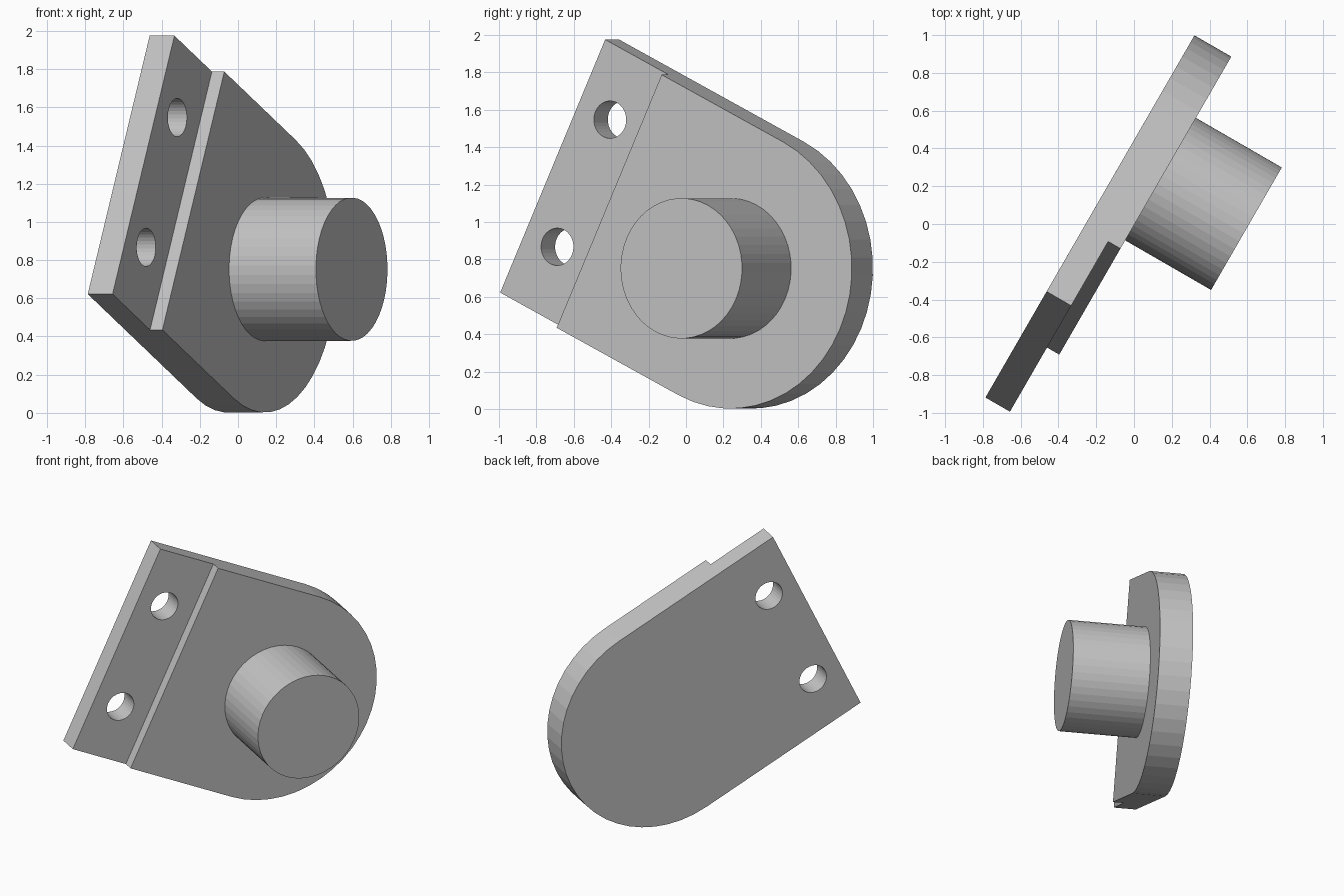
import bpy, bmesh
from math import pi, cos, sin, radians
from mathutils import Matrix, Vector

cube = bpy.data.objects.get("Cube")
if cube:
    bpy.data.objects.remove(cube, do_unlink=True)

R, LENGTH = 0.75, 1.265          # rounded end radius, centre to straight end
THICK, THIN = 0.225, 0.15        # plate and rebated flange thickness
STEP, HOLE_X, HOLE_Y, HOLE_R = -0.83, -1.053, 0.377, 0.1
BOSS_R, BOSS_H = 0.375, 0.525

# Plate frame: x along the plate, z out of its front face
along, normal = Vector((0.5, 0.866, 0)), Vector((0.866, -0.5, 0))
up = Vector((0, 0, 1))
origin = along * 0.276 + up * 0.752 - normal * 0.222
frame = (Matrix.Translation(origin)
         @ Matrix((along, up, normal)).transposed().to_4x4()
         @ Matrix.Rotation(radians(-25.6), 4, 'Z'))

grey = bpy.data.materials.new("light grey")
grey.use_nodes = True
colour = (0.55, 0.55, 0.55, 1)
grey.diffuse_color = colour
grey.node_tree.nodes["Principled BSDF"].inputs["Base Color"].default_value = colour


def prism(name, outline, z0, z1):
    """Extrude a flat outline from z0 to z1 in the plate frame."""
    bm = bmesh.new()
    base = bm.faces.new([bm.verts.new((x, y, z0)) for x, y in outline])
    top = bmesh.ops.extrude_face_region(bm, geom=[base])["geom"]
    verts = [g for g in top if isinstance(g, bmesh.types.BMVert)]
    bmesh.ops.translate(bm, verts=verts, vec=(0, 0, z1 - z0))
    bmesh.ops.recalc_face_normals(bm, faces=bm.faces)
    mesh = bpy.data.meshes.new(name)
    bm.to_mesh(mesh)
    bm.free()
    mesh.materials.append(grey)
    obj = bpy.data.objects.new(name, mesh)
    obj.matrix_world = frame
    bpy.context.collection.objects.link(obj)
    return obj


def circle(cx, cy, r, n):
    return [(cx + r * cos(2 * pi * i / n), cy + r * sin(2 * pi * i / n)) for i in range(n)]


# Plate with one rounded end
arc = [(R * cos(a), R * sin(a)) for a in (pi * (i / 24 - 0.5) for i in range(25))]
plate = prism("mounting_plate", arc + [(-LENGTH, R), (-LENGTH, -R)], 0, THICK)

# Rebate across the square end, and two through holes
cutters = [prism("rebate_cutter", [(-2, -1), (STEP, -1), (STEP, 1), (-2, 1)], THIN, 1)]
for side in (-1, 1):
    cutters.append(prism("hole_cutter", circle(HOLE_X, side * HOLE_Y, HOLE_R, 32), -0.5, 0.5))

bpy.context.view_layer.objects.active = plate
for cutter in cutters:
    cutter.hide_render = True
    mod = plate.modifiers.new("cut", 'BOOLEAN')
    mod.operation = 'DIFFERENCE'
    mod.solver = 'EXACT'
    mod.object = cutter
    bpy.ops.object.modifier_apply(modifier=mod.name)
    bpy.data.objects.remove(cutter, do_unlink=True)

# Round boss on the front face
prism("round_boss", circle(0, 0, BOSS_R, 48), THICK, THICK + BOSS_H)
